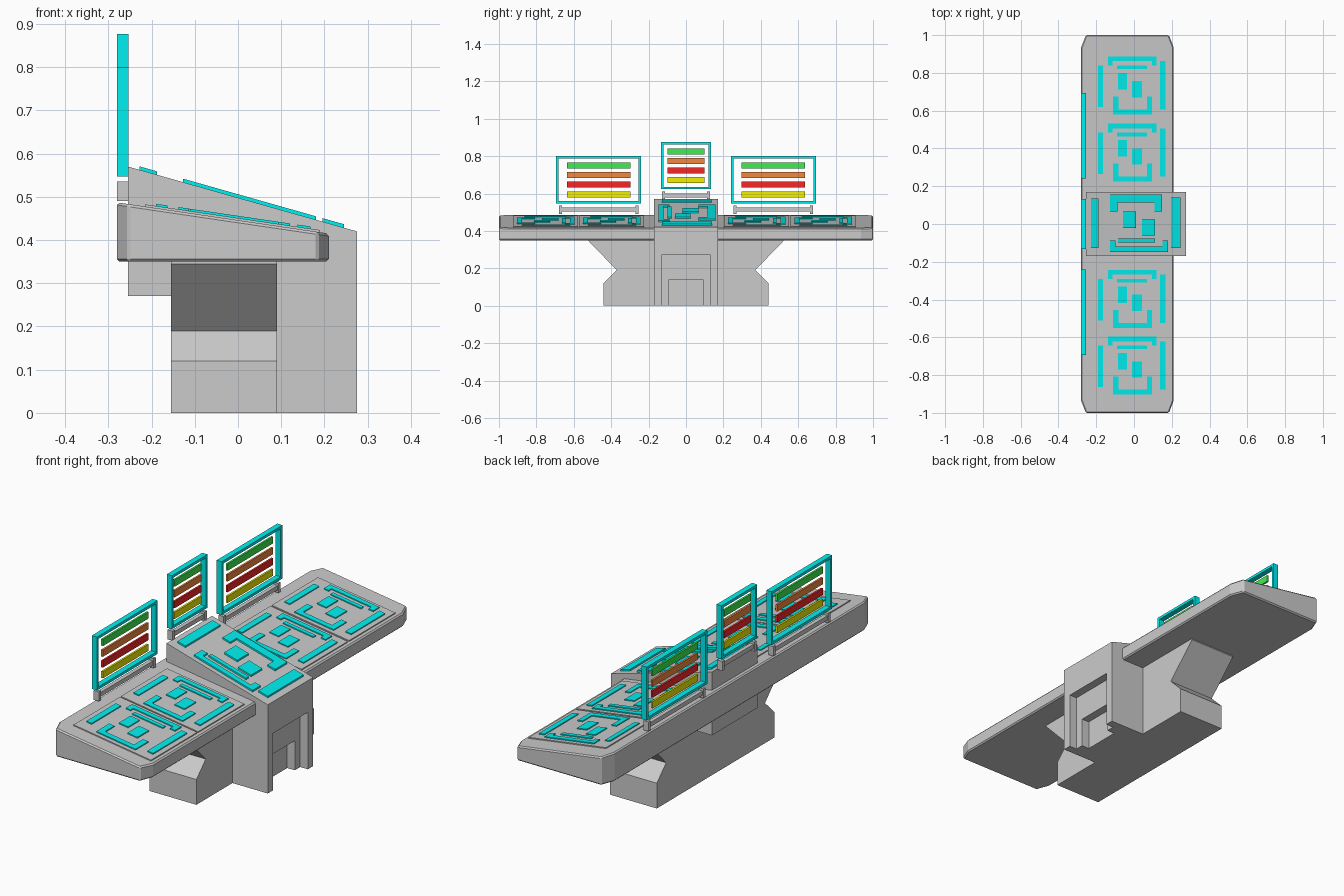
import bpy, bmesh

if "Cube" in bpy.data.objects:
    bpy.data.objects.remove(bpy.data.objects["Cube"])


def material(name, rgb):
    m = bpy.data.materials.new(name)
    m.diffuse_color = (*rgb, 1)
    m.use_nodes = True
    m.node_tree.nodes["Principled BSDF"].inputs["Base Color"].default_value = m.diffuse_color
    return m


CYAN = material("cyan", (0.0, 0.87, 0.87))
BAR_COLOURS = [material("green", (0.05, 0.85, 0.08)), material("orange", (0.9, 0.25, 0.05)),
               material("red", (0.9, 0.02, 0.02)), material("yellow", (0.9, 0.87, 0.0))]


def finish(name, bm, mat=None):
    bmesh.ops.recalc_face_normals(bm, faces=bm.faces)
    me = bpy.data.meshes.new(name)
    bm.to_mesh(me)
    bm.free()
    ob = bpy.data.objects.new(name, me)
    bpy.context.collection.objects.link(ob)
    if mat:
        me.materials.append(mat)
    return ob


def add_prism(bm, lower, upper):
    a = [bm.verts.new(p) for p in lower]
    b = [bm.verts.new(p) for p in upper]
    bm.faces.new(a)
    bm.faces.new(b)
    for i in range(len(a)):
        j = (i + 1) % len(a)
        bm.faces.new((a[i], a[j], b[j], b[i]))


def add_box(bm, x0, x1, y0, y1, z0, z1):
    c = [(x0, y0), (x1, y0), (x1, y1), (x0, y1)]
    add_prism(bm, [(x, y, z0) for x, y in c], [(x, y, z1) for x, y in c])


def box(name, dims, mat=None):
    bm = bmesh.new()
    add_box(bm, *dims)
    return finish(name, bm, mat)


def slabs(name, outlines, low, high, mat=None):
    """Plan outlines between two height functions of x."""
    bm = bmesh.new()
    for o in outlines:
        add_prism(bm, [(x, y, low(x)) for x, y in o], [(x, y, high(x)) for x, y in o])
    return finish(name, bm, mat)


def rect(x0, x1, y0, y1):
    return [(x0, y0), (x1, y0), (x1, y1), (x0, y1)]


def bracket(x0, x1, y_out, y_in, y_foot, w):
    return [(x0, y_out), (x1, y_out), (x1, y_foot), (x1 - w, y_foot),
            (x1 - w, y_in), (x0 + w, y_in), (x0 + w, y_foot), (x0, y_foot)]


def desk_z(x):
    return 0.487 - (x + 0.28) * 0.147


def console_z(x):
    return 0.57 - (x + 0.255) * 0.283


# Long sloping desk with clipped ends
desk = slabs("desk_top", [[(-0.28, -0.935), (-0.255, -1), (0.185, -1), (0.21, -0.935),
                           (0.21, 0.935), (0.185, 1), (-0.255, 1), (-0.28, 0.935)]],
             lambda x: 0.35, desk_z)
bev = desk.modifiers.new("edge", 'BEVEL')
bev.width = 0.006
bev.segments = 1

# Waisted pedestal, extruded along x
right_side = [(0.44, 0), (0.44, 0.12), (0.37, 0.19), (0.52, 0.345), (0.52, 0.352)]
profile = right_side + [(-y, z) for y, z in reversed(right_side)]
bm = bmesh.new()
add_prism(bm, [(-0.155, y, z) for y, z in profile], [(0.09, y, z) for y, z in profile])
finish("pedestal", bm)

# Central console with front leg, extruded along y
profile = [(-0.255, 0.27), (-0.255, 0.57), (0.275, 0.42), (0.275, 0), (0.08, 0), (0.08, 0.27)]
bm = bmesh.new()
add_prism(bm, [(x, -0.17, z) for x, z in profile], [(x, 0.17, z) for x, z in profile])
console = finish("central_console", bm)

# Two stepped recesses in the leg
for half, top, back in ((0.13, 0.27, 0.235), (0.09, 0.14, 0.195)):
    cutter = box("recess_cutter", (back, 0.4, -half, half, -0.1, top))
    cutter.hide_render = True
    mod = console.modifiers.new("recess", 'BOOLEAN')
    mod.operation = 'DIFFERENCE'
    mod.solver = 'EXACT'
    mod.object = cutter
    bpy.context.view_layer.objects.active = console
    bpy.ops.object.modifier_apply(modifier=mod.name)
    bpy.data.objects.remove(cutter)

# Wing panels with glowing controls (y relative to the panel centre)
controls = [rect(-0.19, -0.163, -0.113, 0.107), rect(0.138, 0.168, -0.126, 0.129),
            bracket(-0.138, 0.12, 0.154, 0.129, 0.107, 0.025),
            rect(-0.09, 0.07, 0.087, 0.107),
            rect(-0.085, -0.037, -0.02, 0.067), rect(-0.01, 0.042, -0.063, 0.023),
            bracket(-0.11, 0.095, -0.153, -0.126, -0.057, 0.027)]
for i, cy in enumerate((0.733, 0.377, -0.397, -0.75)):
    slabs(f"wing_panel_{i}", [rect(-0.215, 0.19, cy - 0.173, cy + 0.173)],
          lambda x: desk_z(x) - 0.01, lambda x: desk_z(x) + 0.005)
    slabs(f"wing_controls_{i}", [[(x, y + cy) for x, y in o] for o in controls],
          desk_z, lambda x: desk_z(x) + 0.01, CYAN)

# Controls on the central console
slabs("console_controls",
      [rect(-0.228, -0.187, -0.127, 0.135), rect(0.196, 0.245, -0.127, 0.14),
       bracket(-0.127, 0.148, 0.157, 0.114, 0.066, 0.04),
       rect(-0.058, 0.01, -0.02, 0.066), rect(0.042, 0.11, -0.06, 0.024),
       rect(-0.085, 0.11, -0.098, -0.077),
       bracket(-0.127, 0.18, -0.148, -0.12, -0.088, 0.028)],
      lambda x: console_z(x) - 0.008, lambda x: console_z(x) + 0.008, CYAN)

# Upright display screens: frame, coloured bars and support rail
X0, X1 = -0.28, -0.253
for label, cy, half, z0, z1, bar_half, rail_half in (
        ("left", -0.467, 0.227, 0.547, 0.80, 0.17, 0.205),
        ("centre", 0, 0.133, 0.623, 0.876, 0.10, 0.12),
        ("right", 0.467, 0.227, 0.547, 0.80, 0.17, 0.205)):
    t = 0.013
    bm = bmesh.new()
    outer = rect(cy - half, cy + half, z0, z1)
    inner = rect(cy - half + t, cy + half - t, z0 + t, z1 - t)
    rings = [[bm.verts.new((x, y, z)) for y, z in loop]
             for x, loop in ((X0, outer), (X1, outer), (X1, inner), (X0, inner))]
    for r in range(4):
        a, b = rings[r], rings[(r + 1) % 4]
        for i in range(4):
            j = (i + 1) % 4
            bm.faces.new((a[i], a[j], b[j], b[i]))
    finish(f"{label}_screen_frame", bm, CYAN)
    for k, mat in enumerate(BAR_COLOURS):
        zc = z1 - 0.051 - k * 0.051
        box(f"{label}_screen_bar_{k}",
            (-0.271, -0.262, cy - bar_half, cy + bar_half, zc - 0.016, zc + 0.016), mat)
    bm = bmesh.new()
    zr = z0 - 0.033
    add_box(bm, X0 + 0.004, X1 - 0.004, cy - rail_half, cy + rail_half, zr - 0.011, zr + 0.01)
    for s in (-1, 1):
        yc = cy + s * rail_half
        add_box(bm, X0, X1, yc - 0.008, yc + 0.008, zr - 0.024, zr + 0.021)
    finish(f"{label}_screen_rail", bm)
